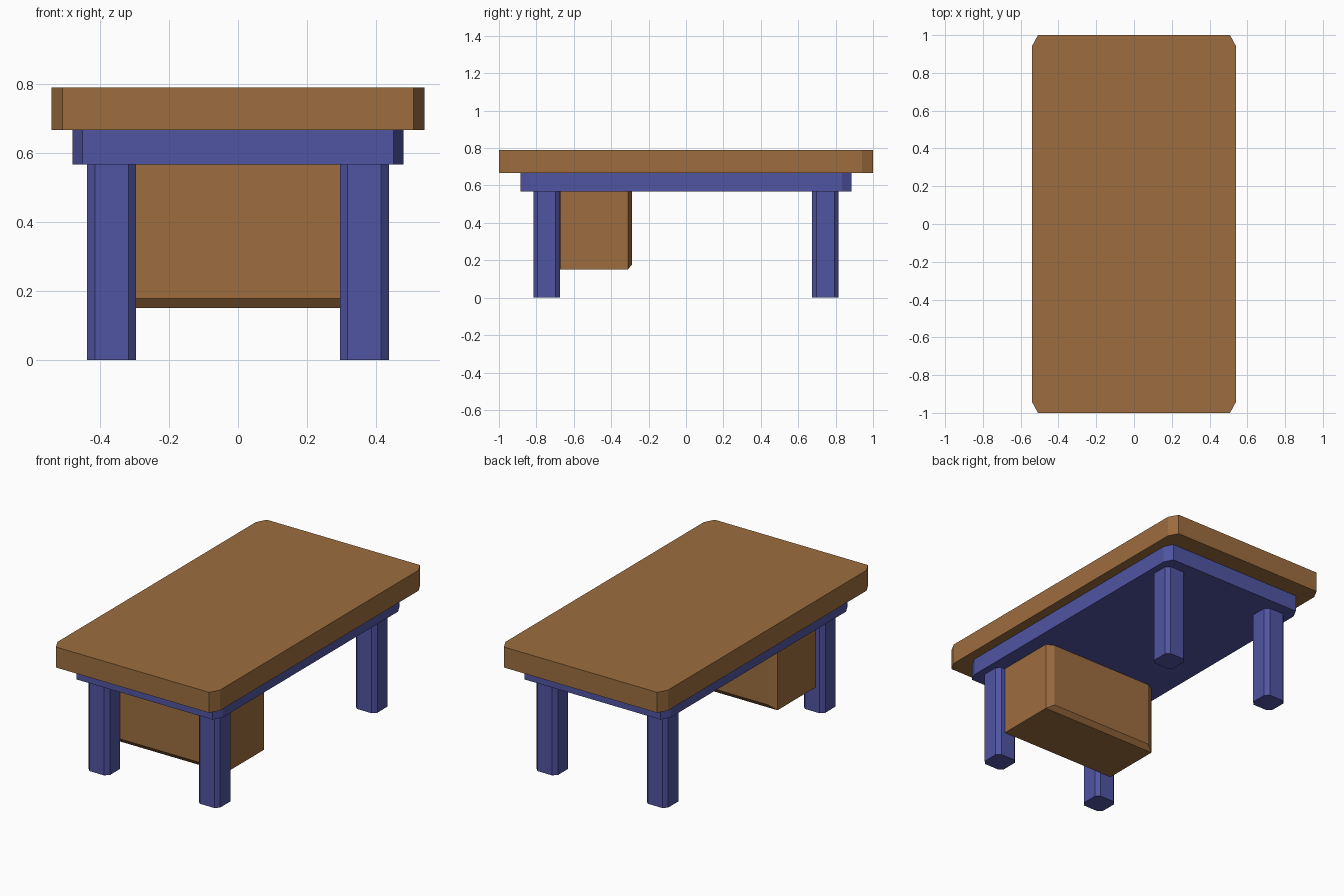
import bpy, bmesh
from mathutils import Vector

if "Cube" in bpy.data.objects:
    bpy.data.objects.remove(bpy.data.objects["Cube"])


def material(name, color):
    m = bpy.data.materials.new(name)
    m.diffuse_color = color
    m.use_nodes = True
    m.node_tree.nodes["Principled BSDF"].inputs["Base Color"].default_value = m.diffuse_color
    return m


wood = material("wood", (0.34, 0.155, 0.05, 1))
blue = material("blue_paint", (0.08, 0.09, 0.36, 1))


def chamfered_box(name, low, high, ratio, mat, cross_edges=False):
    """Box with bevelled upright edges (bevel proportional to each side);
    cross_edges also bevels the front and back edges running along x."""
    low, high = Vector(low), Vector(high)
    bm = bmesh.new()
    bmesh.ops.create_cube(bm, size=1)
    edges = []
    for e in bm.edges:
        d = e.verts[1].co - e.verts[0].co
        if abs(d.z) > 0.5 or (cross_edges and abs(d.x) > 0.5):
            edges.append(e)
    bmesh.ops.bevel(bm, geom=edges, offset=ratio, offset_type='OFFSET',
                    segments=1, profile=0.5, affect='EDGES')
    size, centre = high - low, (high + low) / 2
    for v in bm.verts:
        v.co = Vector(a * b for a, b in zip(v.co, size)) + centre
    bmesh.ops.recalc_face_normals(bm, faces=bm.faces)
    mesh = bpy.data.meshes.new(name)
    bm.to_mesh(mesh)
    bm.free()
    mesh.materials.append(mat)
    obj = bpy.data.objects.new(name, mesh)
    bpy.context.collection.objects.link(obj)
    return obj


# Table top and the frame under it
chamfered_box("table_top", (-0.54, -1, 0.667), (0.54, 1, 0.79), 0.029, wood)
chamfered_box("frame", (-0.48, -0.886, 0.567), (0.48, 0.886, 0.667), 0.03, blue)

# Four legs
for sx, side in ((-1, "left"), (1, "right")):
    for sy, end in ((-1, "front"), (1, "back")):
        x, y = sx * 0.366, sy * 0.745
        chamfered_box(f"{end}_{side}_leg", (x - 0.071, y - 0.071, 0),
                      (x + 0.071, y + 0.071, 0.567), 0.16, blue)

# Hanging drawer box between the front legs, its top set into the frame
chamfered_box("drawer_box", (-0.39, -0.695, 0.15), (0.39, -0.288, 0.65),
              0.057, wood, cross_edges=True)
